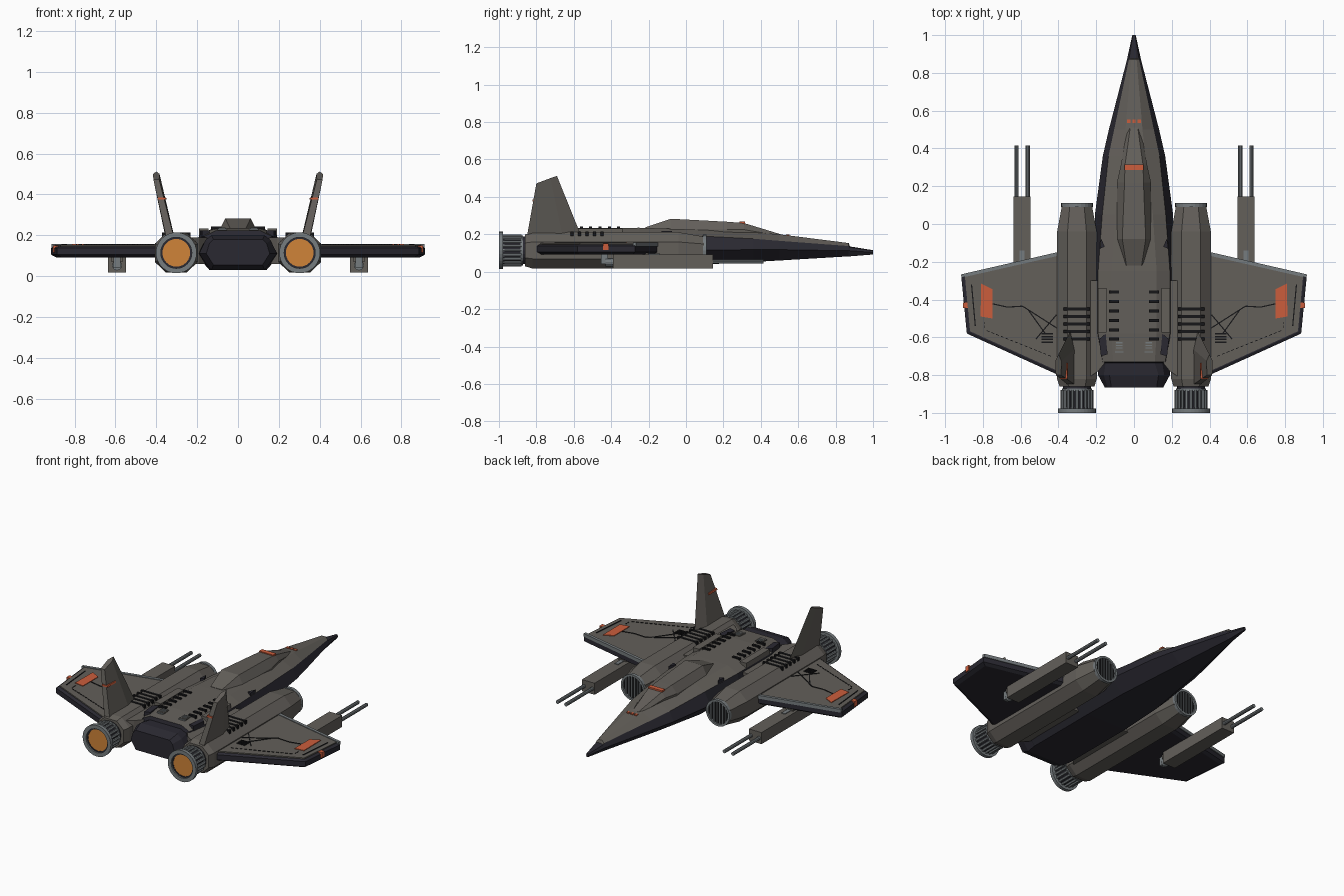
import bpy, bmesh, math
from mathutils import Vector, Matrix

if "Cube" in bpy.data.objects:
    bpy.data.objects.remove(bpy.data.objects["Cube"])


def mat(name, r, g, b):
    m = bpy.data.materials.new(name)
    m.diffuse_color = (r, g, b, 1)
    m.use_nodes = True
    m.node_tree.nodes["Principled BSDF"].inputs["Base Color"].default_value = m.diffuse_color
    return m


GREY = mat("hull grey", .125, .115, .102)
DARK = mat("dark navy", .023, .022, .031)
METAL = mat("light metal", .18, .2, .21)
BLACK = mat("vent black", .008, .008, .009)
ORANGE = mat("marking orange", .60, .11, .045)
AMBER = mat("exhaust amber", .63, .23, .04)


def finish(name, bm, mats, mirror):
    bmesh.ops.recalc_face_normals(bm, faces=bm.faces[:])
    me = bpy.data.meshes.new(name)
    bm.to_mesh(me)
    bm.free()
    for m in mats:
        me.materials.append(m)
    ob = bpy.data.objects.new(name, me)
    bpy.context.collection.objects.link(ob)
    if mirror:
        ob.modifiers.new("mirror", 'MIRROR').use_mirror_merge = False
    return ob


def add_loft(bm, rings, rule=lambda i, j: 0):
    vs = [[bm.verts.new(p) for p in r] for r in rings]
    n = len(rings[0])
    for i in range(len(vs) - 1):
        for j in range(n):
            k = (j + 1) % n
            f = bm.faces.new((vs[i][j], vs[i][k], vs[i + 1][k], vs[i + 1][j]))
            f.material_index = rule(i, j)
    for i, r in ((-1, vs[0]), (len(vs), vs[-1])):
        bm.faces.new(r).material_index = rule(i, -1)


def loft(name, rings, mats, rule=lambda i, j: 0, mirror=False):
    bm = bmesh.new()
    add_loft(bm, rings, rule)
    return finish(name, bm, mats, mirror)


def plate(outline, z0, z1):
    return [[(x, y, z) for x, y in outline] for z in (z0, z1)]


def box(x0, x1, y0, y1, z0, z1):
    return plate([(x0, y0), (x1, y0), (x1, y1), (x0, y1)], z0, z1)


def strip(p, q, z, w=.003):
    d = (Vector(q) - Vector(p)).normalized() * w
    o = Vector((-d.y, d.x))
    p, q = Vector(p), Vector(q)
    return plate([p + o, p - o, q - o, q + o], z - .004, z + .002)


def solids(name, parts, m, mirror=True):
    bm = bmesh.new()
    for p in parts:
        add_loft(bm, p)
    return finish(name, bm, [m], mirror)


def disc(x, z, r, y0, y1, n=24, r1=None):
    r1 = r if r1 is None else r1
    return [[(x + q * math.cos(2 * math.pi * k / n), y, z + q * math.sin(2 * math.pi * k / n))
             for k in range(n)] for y, q in ((y0, r), (y1, r1))]


def tube(x, z, ro, ri, y0, y1, n=24):
    # ring with a hole, built as wedge-shaped segments
    out = []
    for k in range(n):
        a, b = 2 * math.pi * k / n, 2 * math.pi * (k + 1) / n
        out.append([[(x + r * math.cos(t), y, z + r * math.sin(t))
                     for r, t in ((ri, a), (ro, a), (ro, b), (ri, b))] for y in (y0, y1)])
    return out


# fuselage: y, top half width/z, shoulder half width/z, widest half width/z, keel half width/z
stations = [
    (1.0, .004, .115, .006, .112, .009, .103, .004, .092),
    (.876, .012, .135, .026, .13, .036, .112, .015, .082),
    (.87, .014, .153, .027, .137, .037, .112, .016, .082),
    (.5, .045, .2, .105, .165, .133, .118, .07, .06),
    (.36, .06, .21, .135, .176, .165, .118, .09, .052),
    (.05, .1, .225, .168, .192, .207, .115, .13, .036),
    (-.25, .12, .235, .19, .2, .21, .11, .14, .03),
    (-.58, .12, .233, .19, .2, .21, .11, .14, .03),
    (-.73, .11, .222, .165, .195, .2, .11, .14, .03),
    (-.735, .11, .2, .15, .18, .195, .11, .14, .03),
    (-.80, .13, .2, .16, .175, .19, .11, .13, .03),
    (-.865, .12, .18, .14, .16, .155, .11, .12, .055)]
rings = []
for y, a, zt, b, zs, w, zw, c, zb in stations:
    half = [(a, zt), (b, zs), (w, zw), (c, zb)]
    rings.append([(x, y, z) for x, z in half] + [(-x, y, z) for x, z in reversed(half)])
loft("fuselage", rings, [DARK, GREY],
     lambda i, j: 1 if 1 <= i <= 7 and j in (0, 6, 7) else 0)

# canopy: y, base half width, top half width, top z
can = [(.51, .035, .02, .199), (.31, .07, .048, .26), (.22, .09, .05, .267),
       (-.08, .09, .062, .283), (-.22, .05, .04, .236)]
loft("canopy", [[(-b, y, .185), (-b, y, min(.225, z - .008)), (-t, y, z), (t, y, z),
                 (b, y, min(.225, z - .008)), (b, y, .185)]
                for y, b, t, z in can], [GREY])
solids("canopy_marking", [box(-.05, .05, .285, .315, .255, .268)], ORANGE, False)
solids("nose_marking", [box(x, x + .018, .535, .553, .188, .2)
                        for x in (-.036, -.009, .018)], ORANGE, False)

# back deck details
solids("deck_side_panels", [box(.145, .19, -.575, -.34, .19, .232)], GREY)
solids("deck_vents", [box(.08, .132, y - .008, y + .008, .225, .242)
                      for y in [-.36 - .05 * k for k in range(6)]], BLACK)
solids("deck_hatches", [box(.055, .1, -.672, -.62, .215, .234)], GREY)
solids("hatch_trim", [box(.06, .095, y, y + .006, .22, .237)
                      for y in (-.632, -.646, -.66)]
       + [box(.055, .1, -.68, -.674, .215, .233)], METAL)
solids("deck_scoops", [plate([(.15, -.58), (.185, -.61), (.175, -.7), (.14, -.69)], .18, .222),
                       plate([(.155, -.12), (.18, -.13), (.175, -.075)], .18, .217)], DARK)
solids("root_blocks", [plate([(.15, -.3), (.25, -.3), (.25, -.82), (.19, -.78), (.15, -.73)],
                             .06, .19)], GREY)

# engine nacelles: octagonal tubes tapering to the intake
EX, EZ = .302, .114
octa = [(.105, .045), (.05, .097), (-.05, .097), (-.105, .045),
        (-.105, -.045), (-.05, -.097), (.05, -.097), (.105, -.045)]
loft("engine_nacelle", [[(EX + x * s, y, EZ + z * s) for x, z in octa]
                        for y, s in ((.095, .76), (-.04, 1), (-.82, 1), (-.86, .88))],
     [GREY], mirror=True)
solids("engine_vents", [box(.232, .372, y - .008, y + .008, .19, .214)
                        for y in [-.45 - .04 * k for k in range(5)]], BLACK)

# intake with vertical grille bars
solids("intake_ring", tube(EX, EZ, .084, .07, .09, .11), METAL)
solids("intake_face", [disc(EX, EZ, .073, .08, .099)], BLACK)
solids("intake_bars", [box(EX + d - .003, EX + d + .003, .09, .105,
                           EZ - math.sqrt(.072 ** 2 - d * d), EZ + math.sqrt(.072 ** 2 - d * d))
                       for d in (-.05, -.03, -.01, .01, .03, .05)], METAL)

# exhaust nozzle: core, ribs, rings, glowing disc
solids("nozzle_core", [disc(EX, EZ, .074, -.975, -.84)], DARK)
solids("nozzle_rings", tube(EX, EZ, .1, .076, -1.0, -.978, 32)
       + tube(EX, EZ, .08, .06, -.885, -.872), METAL)
ribs = []
for k in range(20):
    t = 2 * math.pi * k / 20
    ribs.append(disc(EX + .078 * math.cos(t), EZ + .078 * math.sin(t), .0085, -.98, -.88, 6))
solids("nozzle_ribs", ribs, METAL)
solids("exhaust_teeth", tube(EX, EZ, .079, .068, -.99, -.97), DARK)
solids("exhaust_glow", [disc(EX, EZ, .074, -.988, -.974, 32)], AMBER)

# wings: dark slab, grey top skin, metal leading edge
loft("wing_slab", [[(x, y, z) for x, y in o] for z, o in (
    (.092, [(.3, -.15), (.89, -.285), (.865, -.565), (.3, -.82)]),
    (.105, [(.3, -.13), (.915, -.272), (.885, -.58), (.3, -.845)]),
    (.138, [(.3, -.13), (.915, -.272), (.885, -.58), (.3, -.845)]),
    (.146, [(.3, -.14), (.9, -.28), (.872, -.572), (.3, -.83)]))], [DARK], mirror=True)
loft("wing_skin", plate([(.3, -.14), (.895, -.28), (.868, -.568), (.3, -.825)], .135, .153),
     [GREY], mirror=True)
solids("wing_leading_edge", [plate([(.4, -.148), (.912, -.266), (.912, -.284), (.4, -.168)],
                                   .136, .157)], METAL)
solids("wing_marking", [plate([(.81, -.315), (.75, -.345), (.75, -.5), (.812, -.49)],
                              .148, .157)], ORANGE)
solids("wingtip_light", [box(.88, .906, -.445, -.415, .115, .15)], ORANGE)

# wing panel lines, dashes and small vents
Z = .154
paths = [[(.52, -.61), (.41, -.48)], [(.41, -.55), (.59, -.435), (.67, -.44), (.76, -.42)],
         [(.56, -.455), (.47, -.58)], [(.86, -.32), (.84, -.54)]]
lines = [strip(p, q, Z) for path in paths for p, q in zip(path, path[1:])]
for p, q, n in (((.44, -.70), (.79, -.56), 14), ((.79, -.55), (.79, -.51), 2)):
    p, q = Vector(p), Vector(q)
    lines += [strip(p.lerp(q, k / n), p.lerp(q, (k + .6) / n), Z, .002) for k in range(n)]
lines += [box(.43, .49, y, y + .008, .15, .157) for y in (-.585, -.6, -.615, -.63)]
solids("wing_panel_lines", lines, BLACK)

# tail fins leaning outwards
loft("tail_fin", [
    [(.333, -.56, .19), (.355, -.66, .19), (.352, -.85, .19), (.314, -.85, .19), (.311, -.66, .19)],
    [(.4, -.69, .512), (.416, -.725, .5), (.414, -.80, .472), (.386, -.80, .472),
     (.384, -.725, .5)]], [GREY], mirror=True)
solids("fin_marking", [[[(x + d, y, z) for d, y in ((-.021, -.735), (.021, -.735),
                                                    (.0195, -.82), (-.0195, -.82))]
                        for x, z in ((.3705, .374), (.373, .385))]], ORANGE)

# underwing guns: pod, twin barrels, rear fitting
solids("gun_pod", [box(.547, .637, -.39, .145, .018, .092)], GREY)
solids("gun_pylon", [box(.565, .62, -.42, -.2, .07, .1)], GREY)
solids("gun_barrels", [disc(x, .054, .0115, .13, .415, 10) for x in (.562, .622)], METAL)
solids("gun_rear_fitting", [disc(.592, .052, .024, -.43, -.385, 12),
                            box(.575, .61, -.455, -.4, .04, .1)], METAL)
solids("gun_top_latch", [box(.58, .605, -.2, -.14, .085, .096)], METAL)
